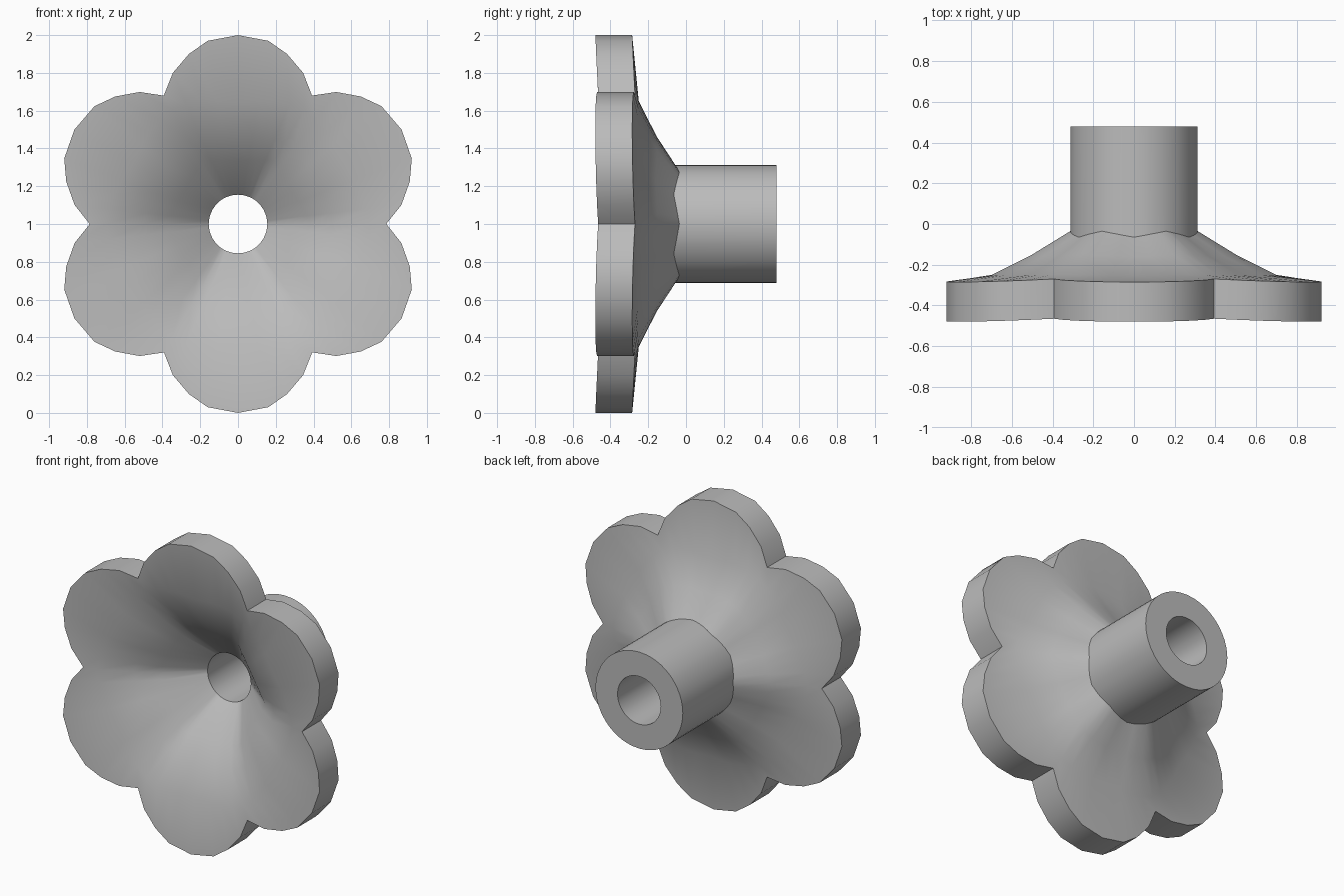
import bpy, bmesh
from math import sin, cos, atan2, hypot, pi

if "Cube" in bpy.data.objects:
    bpy.data.objects.remove(bpy.data.objects["Cube"], do_unlink=True)

grey = bpy.data.materials.new("plain grey")
grey.use_nodes = True
grey.diffuse_color = (0.5, 0.5, 0.5, 1)
grey.node_tree.nodes["Principled BSDF"].inputs["Base Color"].default_value = (0.5, 0.5, 0.5, 1)

PETALS = 6
THICKNESS = 0.195
TUBE, BORE = 0.313, 0.155
HEX = 0.335          # apothem of the six-sided throat
THROAT_Y, END_Y = -0.09, 0.48

# Half a petal's outline: distance along the petal axis, distance sideways
outline = [(1.0, 0.0), (0.97, 0.16), (0.90, 0.26), (0.80, 0.345), (0.68, 0.392)]
half = [(atan2(v, u), hypot(u, v)) for u, v in outline]
mirrored = [(-a, r) for a, r in reversed(half[1:-1])]

# Columns around the flower: (angle, rim radius, closeness to a notch)
columns = []
for p in range(PETALS):
    for a, r in mirrored + half:
        columns.append((p * 2 * pi / PETALS + a, r, abs(a) / (pi / PETALS), a))


def lerp(a, b, t):
    return a + (b - a) * t


def ring(petal, notch, shift=0.0):
    """Ring blended between its (radius, y) on a petal axis and at a notch."""
    return [(c[0], lerp(petal[0], notch[0], c[2]),
             lerp(petal[1], notch[1], c[2]) + shift) for c in columns]


def circle(radius, y):
    return ring((radius, y), (radius, y))


def rim(shift=0.0):
    return [(c[0], c[1], lerp(-0.285, -0.27, c[2] ** 2) + shift) for c in columns]


def loft(name, rings):
    bm = bmesh.new()
    rows = [[bm.verts.new((r * sin(a), y, 1 + r * cos(a))) for a, r, y in pts]
            for pts in rings]
    n = len(columns)
    for lower, upper in zip(rows, rows[1:]):
        for i in range(n):
            j = (i + 1) % n
            bm.faces.new((lower[i], lower[j], upper[j], upper[i]))
    bm.normal_update()
    mesh = bpy.data.meshes.new(name)
    bm.to_mesh(mesh)
    bm.free()
    mesh.materials.append(grey)
    obj = bpy.data.objects.new(name, mesh)
    bpy.context.collection.objects.link(obj)
    bpy.ops.object.select_all(action='DESELECT')
    obj.select_set(True)
    bpy.context.view_layer.objects.active = obj
    bpy.ops.object.shade_smooth_by_angle(angle=pi / 6)
    return obj


# Flared surface from the tube outwards, shared by the back and the front
flare = [((0.46, -0.16), (0.50, -0.15)), ((0.64, -0.25), (0.70, -0.25))]
junction = ring((TUBE, -0.065), (TUBE, -0.035))
throat = [(c[0], HEX / cos(c[3]), -0.275) for c in columns]

# Flower bell: back, rim wall, front, throat
back = [junction] + [ring(p, n) for p, n in flare] + [rim()]
front = [rim(-THICKNESS)] + [ring(p, n, -THICKNESS) for p, n in reversed(flare)]
loft("flower_bell", back + front + [throat, circle(BORE, THROAT_Y)])

# Hollow stem: bore, end face, outside
loft("stem_tube", [circle(BORE, THROAT_Y), circle(BORE, END_Y),
                   circle(TUBE, END_Y), junction])
